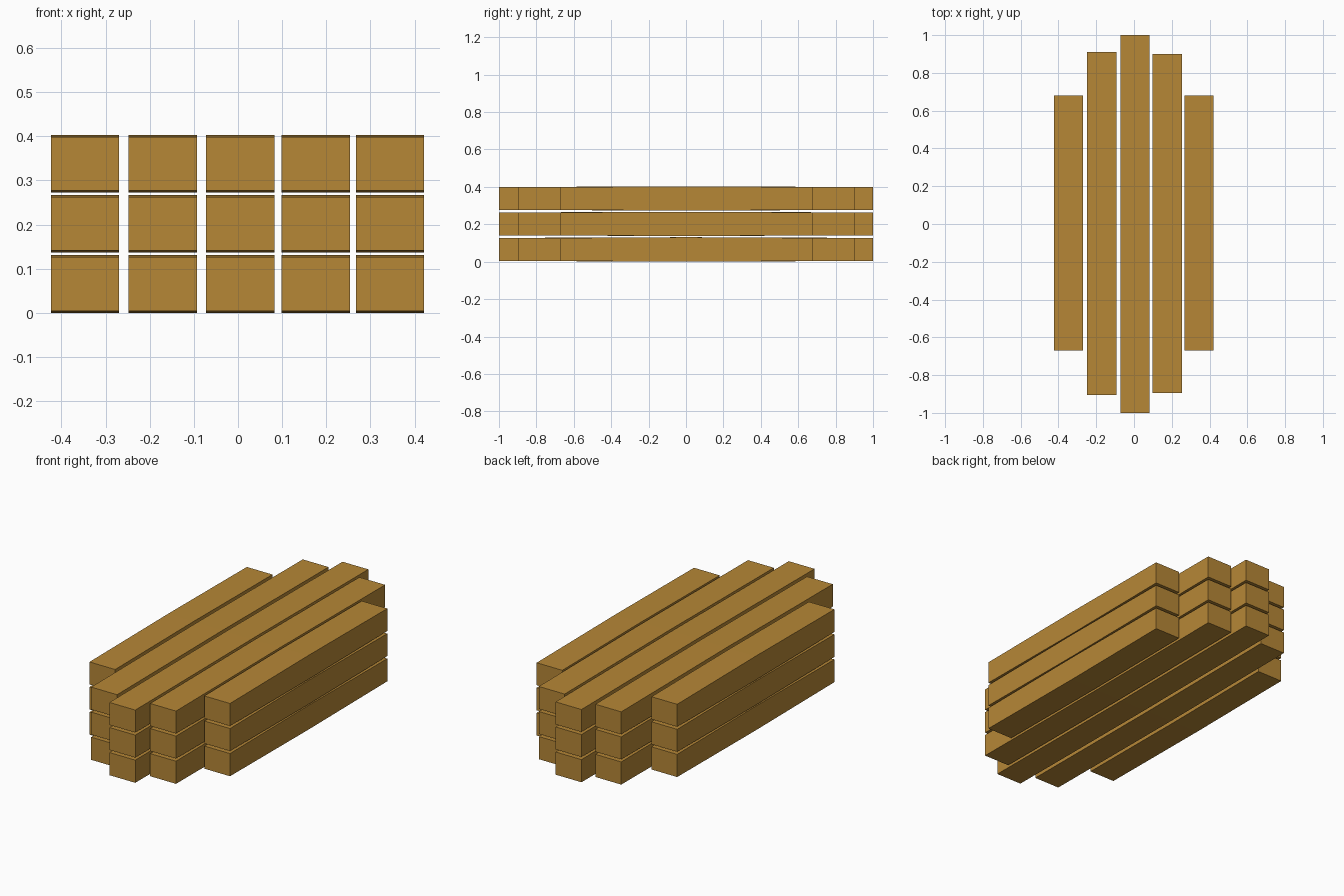
import bpy, bmesh

if "Cube" in bpy.data.objects:
    bpy.data.objects.remove(bpy.data.objects["Cube"])

wood = bpy.data.materials.new("golden wood")
wood.diffuse_color = (0.468, 0.242, 0.037, 1)
wood.use_nodes = True
wood.node_tree.nodes["Principled BSDF"].inputs["Base Color"].default_value = wood.diffuse_color

# Columns: x min, x max, y min, y max
columns = [(-0.423, -0.269, -0.67, 0.68),
           (-0.248, -0.093, -0.905, 0.91),
           (-0.072, 0.083, -1.0, 1.0),
           (0.099, 0.254, -0.895, 0.90),
           (0.267, 0.421, -0.67, 0.68)]
# Layers: z min, z max
layers = [(0.0, 0.131), (0.137, 0.267), (0.273, 0.403)]


def beam(name, x0, x1, y0, y1, z0, z1, taper=0.004):
    """Rectangular beam, very slightly thicker at its middle."""
    bm = bmesh.new()
    ym = (y0 + y1) / 2
    rings = []
    for y, t in ((y0, taper), (ym, 0), (y1, taper)):
        rings.append([bm.verts.new((x, y, z)) for x, z in
                      ((x0, z0 + t), (x1, z0 + t), (x1, z1 - t), (x0, z1 - t))])
    for a, b in zip(rings, rings[1:]):
        for i in range(4):
            j = (i + 1) % 4
            bm.faces.new((a[i], a[j], b[j], b[i]))
    bm.faces.new(rings[0])
    bm.faces.new(rings[-1])
    bmesh.ops.recalc_face_normals(bm, faces=bm.faces)
    me = bpy.data.meshes.new(name)
    bm.to_mesh(me)
    bm.free()
    me.materials.append(wood)
    bpy.context.collection.objects.link(bpy.data.objects.new(name, me))


# Stack of beams
for r, (z0, z1) in enumerate(layers):
    for c, (x0, x1, y0, y1) in enumerate(columns):
        beam(f"beam_layer{r + 1}_column{c + 1}", x0, x1, y0, y1, z0, z1)
